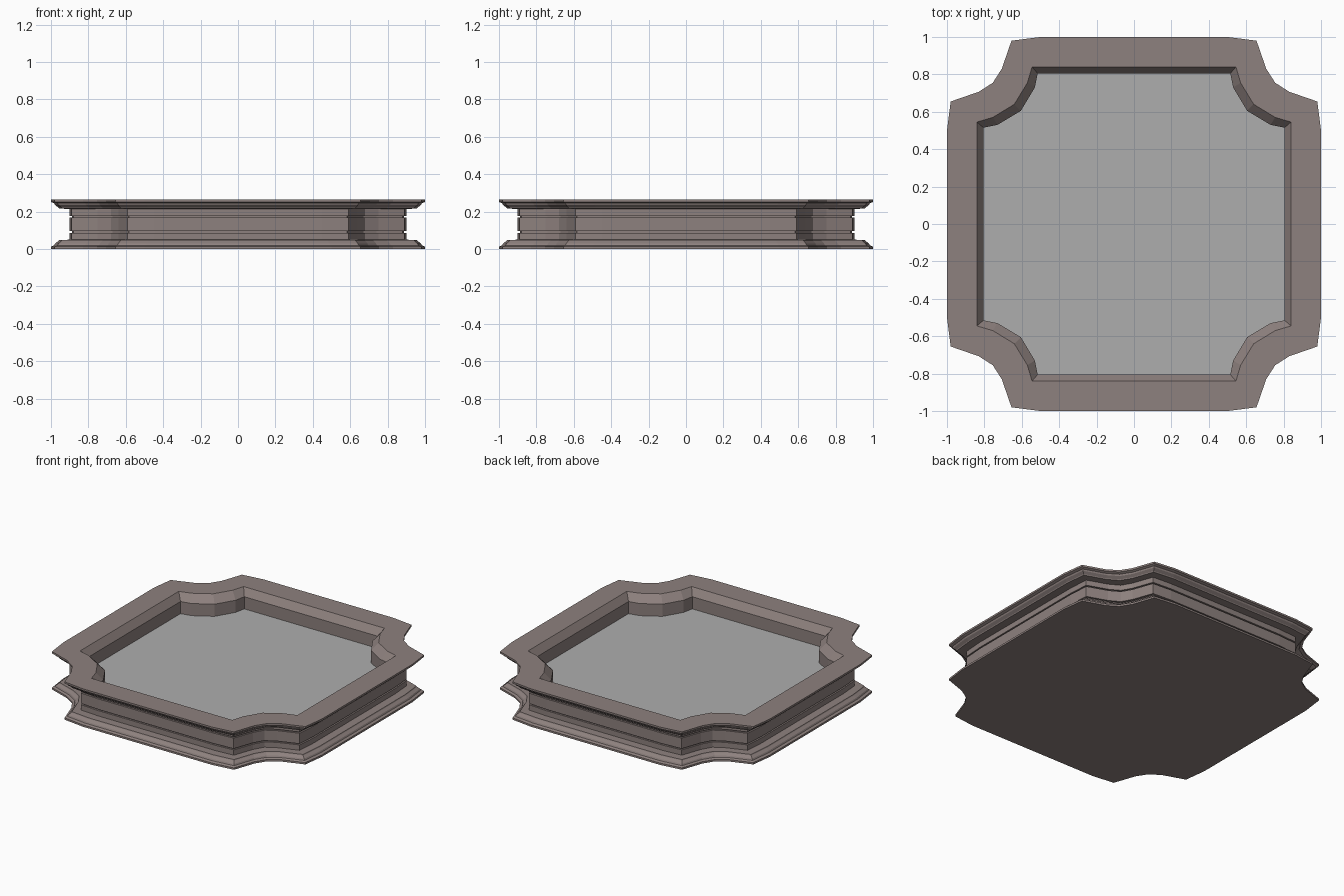
import bpy, bmesh

if "Cube" in bpy.data.objects:
    bpy.data.objects.remove(bpy.data.objects["Cube"])


def material(name, rgba):
    m = bpy.data.materials.new(name)
    m.diffuse_color = rgba
    m.use_nodes = True
    m.node_tree.nodes["Principled BSDF"].inputs["Base Color"].default_value = m.diffuse_color
    return m


stone = material("brown_stone", (0.27, 0.22, 0.21, 1.0))
water_mat = material("pale_water", (0.42, 0.42, 0.42, 0.5))

# Half of one scooped corner; the rest follows by symmetry
OUTER = [(1.0, 0.5), (0.98, 0.655), (0.83, 0.707), (0.755, 0.755)]
BODY = [(0.9, 0.45), (0.89, 0.59), (0.75, 0.64), (0.68, 0.68)]
LIP = [(0.84, 0.5), (0.84, 0.545), (0.755, 0.57), (0.64, 0.64)]
POOL = [(0.805, 0.47), (0.805, 0.515), (0.73, 0.53), (0.605, 0.605)]


def outline(half):
    quad = half + [(y, x) for x, y in reversed(half[:-1])]
    pts = []
    for _ in range(4):
        pts += quad
        quad = [(-y, x) for x, y in quad]
    return pts


def blend(inset):
    t = inset / 0.1
    return [(a + (c - a) * t, b + (d - b) * t)
            for (a, b), (c, d) in zip(OUTER, BODY)]


def make_object(name, bm, mat):
    mesh = bpy.data.meshes.new(name)
    bm.to_mesh(mesh)
    bm.free()
    mesh.materials.append(mat)
    ob = bpy.data.objects.new(name, mesh)
    bpy.context.collection.objects.link(ob)
    return ob


# Moulding profile (inset, height), mirrored about mid height
H = 0.265
lower = [(0, 0), (0, 0.013), (0.017, 0.02), (0.022, 0.03), (0.04, 0.043),
         (0.043, 0.049), (0.1, 0.05), (0.1, 0.087), (0.113, 0.087),
         (0.113, 0.096), (0.1, 0.096)]
profile = lower + [(i, H - z) for i, z in reversed(lower)]

# Basin: outer moulding, flat rim, bevelled lip and inner wall
WATER_Z = 0.13
sections = [(blend(i), z) for i, z in profile]
sections += [(LIP, H), (POOL, 0.215), (POOL, WATER_Z)]
bm = bmesh.new()
rings = [[bm.verts.new((x, y, z)) for x, y in outline(half)]
         for half, z in sections]
n = len(rings[0])
for a, b in zip(rings, rings[1:]):
    for k in range(n):
        j = (k + 1) % n
        bm.faces.new((a[k], a[j], b[j], b[k]))
bm.faces.new(list(reversed(rings[0])))
make_object("basin", bm, stone)

# Water surface
bm = bmesh.new()
bm.faces.new([bm.verts.new((x, y, WATER_Z)) for x, y in outline(POOL)])
make_object("water", bm, water_mat)
